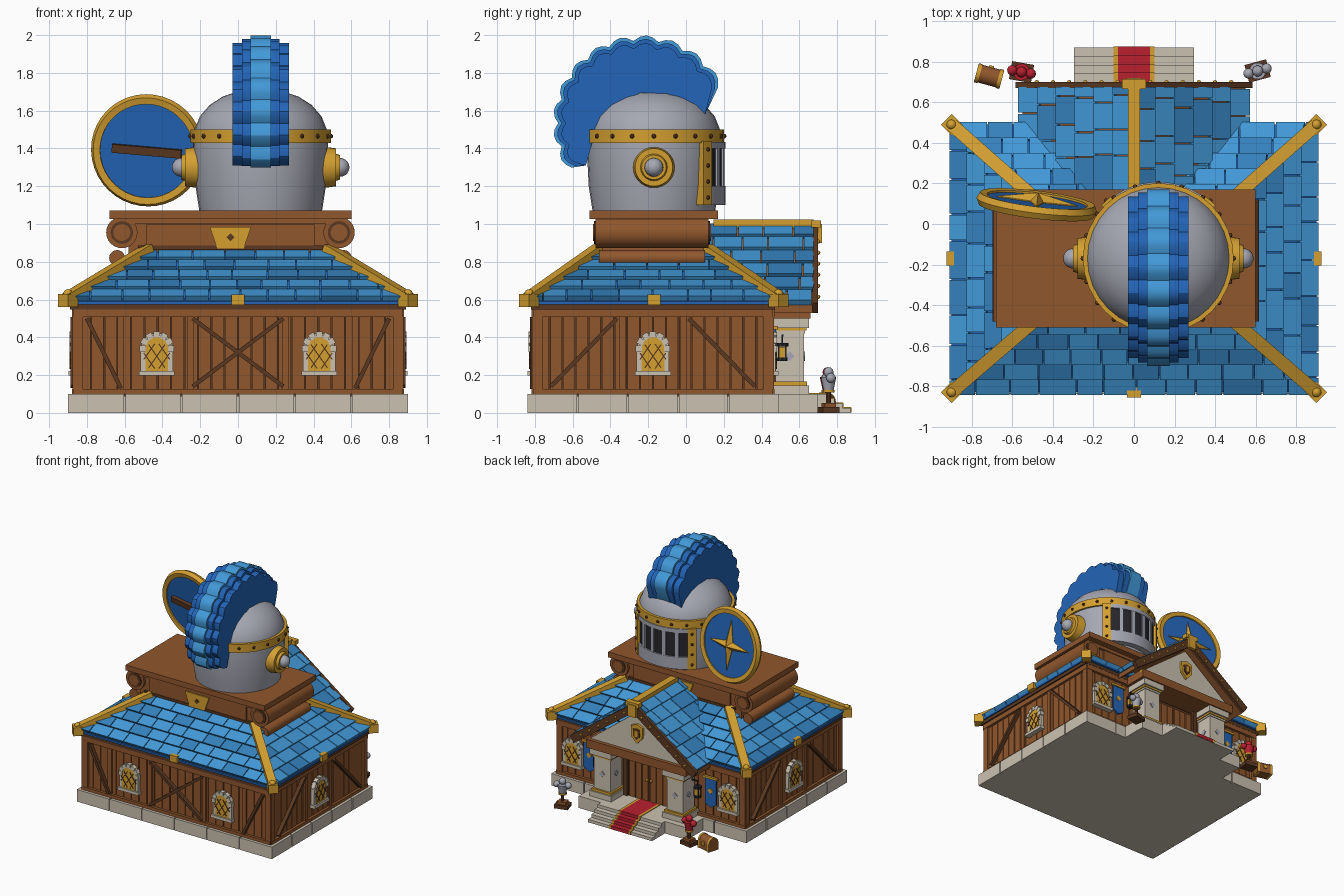
import bpy, bmesh, math, random
from mathutils import Matrix, Vector

if "Cube" in bpy.data.objects:
    bpy.data.objects.remove(bpy.data.objects["Cube"])
random.seed(4)
T, pi = Matrix.Translation, math.pi
COLOURS = dict(wood=(.28, .095, .026), dark_wood=(.105, .04, .015), gold=(.66, .35, .03),
               sky_blue=(.055, .32, .69), roof_blue=(.035, .22, .51), royal_blue=(.017, .13, .48),
               stone=(.6, .54, .44), steel=(.38, .39, .45), black=(.02, .02, .025), red=(.48, .015, .03))
MATS = {}
for name, c in COLOURS.items():
    m = MATS[name] = bpy.data.materials.new(name)
    m.use_nodes = True
    m.diffuse_color = (*c, 1)
    m.node_tree.nodes["Principled BSDF"].inputs["Base Color"].default_value = (*c, 1)


def R(deg, axis):
    return Matrix.Rotation(math.radians(deg), 4, axis)


class Part:
    """Collects simple solids, in a local frame, into one named object."""
    def __init__(self, name, frame=Matrix()):
        self.name, self.frame, self.bm, self.slots = name, frame, bmesh.new(), []

    def paint(self, verts, mat):
        if mat not in self.slots:
            self.slots.append(mat)
        for f in {f for v in verts for f in v.link_faces}:
            f.material_index = self.slots.index(mat)

    def box(self, c, size, mat, rot=Matrix()):
        M = self.frame @ T(c) @ rot @ Matrix.Diagonal((*size, 1))
        self.paint(bmesh.ops.create_cube(self.bm, size=1, matrix=M)["verts"], mat)

    def beam(self, p, q, w, h, mat):
        p, q = Vector(p), Vector(q)
        rot = (q - p).to_track_quat('X', 'Z').to_matrix().to_4x4()
        self.box((p + q) / 2, ((q - p).length, w, h), mat, rot)

    def cyl(self, c, r, h, mat, rot=Matrix(), r2=None, seg=20):
        g = bmesh.ops.create_cone(self.bm, cap_ends=True, segments=seg, radius1=r, depth=h,
                                  radius2=r if r2 is None else r2, matrix=self.frame @ T(c) @ rot)
        self.paint(g["verts"], mat)

    def ball(self, c, r, mat, seg=12):
        g = bmesh.ops.create_uvsphere(self.bm, u_segments=seg, v_segments=seg // 2 + 2, radius=r,
                                      matrix=self.frame @ T(c))
        self.paint(g["verts"], mat)

    def loft(self, loops, mat, closed=True, caps=True):
        rows = [[self.bm.verts.new(self.frame @ Vector(p)) for p in lp] for lp in loops]
        n = len(rows[0])
        for a, b in zip(rows, rows[1:]):
            for i in range(n if closed else n - 1):
                self.bm.faces.new((a[i], a[(i + 1) % n], b[(i + 1) % n], b[i]))
        if caps:
            self.bm.faces.new(rows[0][::-1])
            self.bm.faces.new(rows[-1])
        self.paint([v for r in rows for v in r], mat)

    def prism(self, pts, z0, z1, mat, M=Matrix()):
        self.loft([[M @ Vector((x, y, z)) for x, y in pts] for z in (z0, z1)], mat)

    def lathe(self, prof, mat, a0=0, a1=360, seg=32, closed=True):
        angs = [math.radians(a0 + (a1 - a0) * i / seg) for i in range(seg + 1)]
        self.loft([[(r * math.cos(a), r * math.sin(a), z) for r, z in prof] for a in angs],
                  mat, closed, closed and a1 - a0 < 360)

    def done(self):
        bmesh.ops.remove_doubles(self.bm, verts=self.bm.verts, dist=1e-5)
        bmesh.ops.recalc_face_normals(self.bm, faces=self.bm.faces)
        me = bpy.data.meshes.new(self.name)
        self.bm.to_mesh(me)
        for s in self.slots:
            me.materials.append(MATS[s])
        me.shade_smooth()
        me.set_sharp_from_angle(angle=math.radians(32))
        bpy.context.collection.objects.link(bpy.data.objects.new(self.name, me))


def rect(r0, r1, z0, z1):
    return [(r0, z0), (r1, z0), (r1, z1), (r0, z1)]


def tiles(name, bl, br, tl, tr, rows, step=.13):
    """Overlapping staggered shingles on a trapezoid given by its four corners."""
    p = Part(name)
    bl, br, tl, tr = map(Vector, (bl, br, tl, tr))
    u = (br - bl).normalized()
    foot = tl - u * (tl - bl).dot(u)
    up, n = foot - bl, u.cross(foot - bl).normalized()
    left, right, width = (tl - bl).dot(u), (tr - bl).dot(u), (br - bl).length
    for r in range(rows):
        t0, t1 = r / rows, (r + 1) / rows
        s = -step * random.uniform(.2, .9)
        while s < width:
            e = s + step * random.uniform(.8, 1.3)
            q = []
            for t in (t0, t1):
                lo, hi = left * t, width + (right - width) * t
                q.append((min(max(s + .003, lo), hi), min(max(e - .003, lo), hi)))
            if max(b - a for a, b in q) > .01:
                q = [(a, max(b, a + .001)) for a, b in q]
                low, top = [[bl + u * x + up * t + n * h for x, t, h in
                             ((q[0][0], t0, a), (q[0][1], t0, a), (q[1][1], t1, b), (q[1][0], t1, b))]
                            for a, b in ((-.01, -.01), (.022, .004))]
                p.loft([low, top], random.choice(("sky_blue", "sky_blue", "roof_blue")))
            s = e
    p.done()


# Stone foundation with separate blocks
CY, HX, HY = -.175, .87, .635
SIDES = (("front", 0, HX, HY), ("right", 90, HY, HX), ("back", 180, HX, HY), ("left", 270, HY, HX))
p = Part("foundation")
p.box((0, CY, .045), (1.76, 1.3, .09), "stone")
p.box((0, .57, .05), (1.0, .26, .1), "stone")
for _, ang, half, out in SIDES:
    p.frame = T((0, CY, 0)) @ R(ang, 'Z') @ R(90, 'X')
    n = round(half * 13 / 1.8)
    w = 2 * (half + .03) / n
    for i in range(n):
        p.box((-half - .03 + w * (i + .5), .05, out - .01), (w - .008, .1, .08), "stone")
p.done()


def arch(w, h):
    return [(-w, 0), (w, 0)] + [(w * math.cos(a * pi / 8), h - w + w * math.sin(a * pi / 8)) for a in range(9)]


def window(p, u, out):
    M = T((u, .2, out))
    p.prism(arch(.086, .225), 0, .028, "stone", M)
    p.prism(arch(.06, .19), .02, .031, "gold", M @ T((0, .012, 0)))
    p.box((u, .21, out + .02), (.19, .025, .045), "stone")
    for a in range(7):
        t = a * pi / 6
        p.box((u + .075 * math.cos(t), .34 + .075 * math.sin(t), out + .02), (.033, .034, .034), "stone",
              R(math.degrees(t), 'Z'))
    for s in (-1, 1):
        for d, ln in ((-.04, .1), (0, .15), (.04, .1)):
            p.box((u + d, .3 - s * d * .6, out + .032), (ln, .006, .006), "dark_wood", R(s * 55, 'Z'))


# Timber walls, windows and braces
core = Part("wall_core")
core.box((0, CY, .33), (2 * HX - .06, 2 * HY - .06, .5), "dark_wood")
core.done()
for side, ang, half, out in SIDES:
    p = Part(side + "_wall", T((0, CY, 0)) @ R(ang, 'Z') @ R(90, 'X'))
    n = round(half * 2 / .072)
    w = 2 * (half - .02) / n
    for i in range(n):
        p.box((-half + .02 + w * (i + .5), .33, out - .03 + random.uniform(0, .004)), (w - .006, .44, .03), "wood")
    p.box((0, .53, out - .012), (2 * half, .045, .04), "wood")
    p.box((0, .113, out - .012), (2 * half, .025, .04), "wood")
    wide = side in ("front", "back")
    posts = (.25, .62) if wide else (.16,)
    for s in (-1, 1):
        p.box((s * (half - .025), .33, out - .02), (.05, .46, .05), "wood")
        for x in posts if side != "back" else ():
            p.box((s * x, .32, out - .012), (.035, .4, .02), "wood")
        a, b = ((.8, .5), (.62, .13)) if wide else ((.19, .5), (.54, .14))
        if side != "back":
            p.beam((s * a[0], a[1], out), (s * b[0], b[1], out), .022, .034, "dark_wood")
        if side == "front":
            p.beam((s * .24, .5, out), (-s * .24, .14, out), .022, .034, "dark_wood")
    for u in ((-.43, .43) if side == "front" else (-.72, .72) if wide else (0,)):
        window(p, u, out - .014)
    p.done()

# Hipped main roof
EX, EY0, EY1, TX, TY0, TY1 = .9, -.83, .49, .47, -.46, .11
p = Part("roof_base")
p.box((0, CY, .57), (1.78, 1.29, .045), "dark_wood")
p.loft([[(-x, a, z), (x, a, z), (x, b, z), (-x, b, z)] for x, a, b, z in
        ((EX, EY0, EY1, .575), (EX, EY0, EY1, .59), (TX, TY0, TY1, .85))], "royal_blue")
p.done()
B = [(-EX, EY0, .6), (EX, EY0, .6), (EX, EY1, .6), (-EX, EY1, .6)]
K = [(-TX, TY0, .86), (TX, TY0, .86), (TX, TY1, .86), (-TX, TY1, .86)]
p = Part("roof_gold_trim")
for i, side in enumerate(("front", "right", "back", "left")):
    j = (i + 1) % 4
    tiles(side + "_shingles", B[i], B[j], K[i], K[j], 5, .15)
    b, k = Vector(B[i]), Vector(K[i])
    p.beam(b + Vector((0, 0, .01)), k + Vector((0, 0, .01)), .065, .05, "gold")
    p.box(b + Vector((0, 0, -.005)), (.075, .075, .07), "gold", R(45, 'Z'))
    p.ball(b + Vector((0, 0, .03)), .025, "gold")
    if i != 2:
        mid = (b + Vector(B[j])) / 2
        p.box(mid, (.07, .05, .055) if i == 0 else (.05, .07, .055), "gold")
p.done()

# Gabled porch roof
p = Part("porch_roof_base")
p.prism([(-.55, .53), (-.55, .57), (0, .985), (.55, .57), (.55, .53), (0, .93)], -.675, -.05, "wood", R(90, 'X'))
p.box((0, .55, .535), (.92, .22, .07), "wood")
for s in (-1, 1):
    p.beam((s * .565, .685, .555), (0, .685, .965), .03, .065, "dark_wood")
    for t in range(1, 7):
        p.ball((s * .08 * t, .7, .965 - .0585 * t), .011, "gold", 8)
p.done()
tiles("porch_shingles_right", (.56, .07, .58), (.56, .675, .58), (0, .07, 1), (0, .675, 1), 6, .15)
tiles("porch_shingles_left", (-.56, .675, .58), (-.56, .07, .58), (0, .675, 1), (0, .07, 1), 6, .15)
p = Part("porch_ridge")
p.box((0, .41, 1.0), (.06, .53, .045), "gold")
p.box((0, .705, .95), (.075, .03, .1), "gold")
p.box((0, .69, 1.0), (.12, .05, .035), "gold")
p.done()

# Pediment with crest
p = Part("pediment", R(180, 'Z') @ R(90, 'X'))
p.prism([(-.45, .565), (.45, .565), (0, .91)], .55, .63, "stone")
p.box((0, .56, .635), (.92, .02, .03), "gold")
crest = [(-.055, .79), (0, .81), (.055, .79), (.05, .7), (0, .65), (-.05, .7)]
p.prism(crest, .62, .65, "gold")
p.prism([(x * .6, .73 + (z - .73) * .6) for x, z in crest], .64, .655, "dark_wood")
p.box((0, .735, .65), (.025, .05, .02), "gold")
p.done()

# Pillars, lanterns and banners
for s, side in ((-1, "left"), (1, "right")):
    p = Part(side + "_pillar", T((s * .335, .55, 0)))
    for z, w, h, m in ((.12, .2, .05, "stone"), (.155, .18, .02, "gold"), (.3, .15, .3, "stone"),
                       (.445, .175, .02, "gold"), (.475, .2, .05, "stone"), (.43, .16, .02, "stone")):
        p.box((0, 0, z), (w, w, h), m)
    for a in range(4):
        p.box(R(90 * a, 'Z') @ Vector((.075, 0, .3)), (.012, .035, .035), "steel", R(90 * a, 'Z') @ R(45, 'X'))
    p.done()
    p = Part(side + "_lantern", T((s * .465, .51, .32)))
    p.box((0, 0, 0), (.035, .035, .06), "gold")
    for z, r in ((.04, .032), (-.035, .028)):
        p.cyl((0, 0, z), r, .018, "black", seg=8)
    for a in range(4):
        p.box(R(45 + 90 * a, 'Z') @ Vector((.026, 0, 0)), (.007, .007, .07), "black")
    p.beam((0, 0, .04), (0, 0, .09), .008, .008, "black")
    p.box((-s * .03, 0, .09), (.075, .01, .01), "black")
    p.done()
    p = Part(side + "_banner", T((s * .56, .462, .2)) @ R(180, 'Z') @ R(90, 'X'))
    p.prism([(-.05, .03), (0, 0), (.05, .03), (.05, .25), (-.05, .25)], 0, .015, "royal_blue")
    p.box((0, .25, .015), (.13, .018, .02), "gold")
    p.box((0, .14, .015), (.035, .035, .01), "gold", R(45, 'Z'))
    p.done()

# Door, steps and carpet
p = Part("door")
p.box((0, .465, .29), (.42, .02, .38), "dark_wood")
for s in (-1, 1):
    for i in range(3):
        p.box((s * (.035 + .06 * i), .475, .28), (.052, .02, .35), "wood")
    p.box((s * .22, .475, .3), (.04, .03, .4), "dark_wood")
    p.ball((s * .02, .49, .28), .012, "gold", 8)
p.done()
p = Part("entrance_steps")
for i in range(4):
    y, z = .7 + .0425 * (i + 1), .1 - .025 * i
    p.box((0, (y + .66) / 2, z / 2), (.59, y - .66, z), "stone")
    for x, w, m in ((0, .16, "red"), (-.09, .02, "gold"), (.09, .02, "gold")):
        p.box((x, y - .019, z + .002), (w, .045, .007), m)
        p.box((x, y + .002, z - .01), (w, .006, .026), m)
        if i == 0:
            p.box((x, .59, z + .002), (w, .23, .007), m)
p.done()

# Scrolled plinth under the helmet
PX, PY = -.04, -.18
p = Part("plinth", T((PX, PY, 0)))
p.box((0, .01, 1.05), (1.28, .68, .045), "wood")
p.box((0, 0, 1.015), (1.2, .6, .03), "wood")
p.box((0, 0, .89), (1.08, .56, .24), "wood")
for s in (-1, 1):
    p.box((0, s * .285, .94), (.89, .02, .115), "wood")
    p.box((0, s * .285, .875), (.98, .03, .02), "dark_wood")
    p.prism([(-.07, .87), (.07, .87), (.11, .985), (-.11, .985)], .29, .305, "gold", R(90 + 90 * s + 0, 'Z') @ R(90, 'X'))
    p.box((0, s * .305, .93), (.03, .012, .03), "dark_wood", R(45, 'Y'))
    p.cyl((s * .575, 0, .955), .083, .6, "wood", R(90, 'X'), seg=24)
    p.cyl((s * .575, 0, .955), .06, .615, "dark_wood", R(90, 'X'))
    p.cyl((s * .575, 0, .955), .045, .625, "wood", R(90, 'X'))
    p.cyl((s * .6, 0, .82), .042, .56, "wood", R(90, 'X'))
p.done()

# Helmet shell, band, visor and side bosses
H = T((.12, -.17, 0))
p = Part("helmet", H)
p.lathe([(.001, 1.07), (.325, 1.07), (.345, 1.2), (.357, 1.43), (.35, 1.5), (.322, 1.57), (.27, 1.63),
         (.2, 1.675), (.11, 1.705), (0, 1.715)], "steel", closed=False)
p.done()
p = Part("helmet_band", H)
p.lathe(rect(.33, .372, 1.43, 1.5), "gold")
for i in range(20):
    p.ball(R(18 * i, 'Z') @ Vector((.372, 0, 1.465)), .012, "dark_wood", 8)
p.done()
p = Part("visor", H)
p.lathe(rect(.33, .364, 1.18, 1.42), "black", 50, 130, 12)
for z0, z1 in ((1.1, 1.2), (1.4, 1.435)):
    p.lathe(rect(.32, .378, z0, z1), "steel", 50, 130, 12)
for a in (66, 82, 98, 114):
    p.lathe(rect(.34, .376, 1.19, 1.41), "steel", a - 2.5, a + 2.5, 2)
for a in (48, 132):
    p.lathe(rect(.33, .385, 1.1, 1.44), "gold", a - 5, a + 5, 2)
    for i in range(4):
        p.ball(R(a, 'Z') @ Vector((.385, 0, 1.14 + .085 * i)), .011, "dark_wood", 8)
p.done()
for s, side in ((-1, "left"), (1, "right")):
    p = Part(side + "_boss", H @ T((s * .375, 0, 1.3)) @ R(s * 90, 'Y'))
    p.cyl((0, 0, -.01), .11, .07, "gold", r2=.1, seg=28)
    p.cyl((0, 0, .03), .075, .03, "gold", r2=.065)
    p.ball((0, 0, .045), .05, "steel", 16)
    p.done()

# Scalloped plume in three stepped layers
p = Part("plume", T((.12, 0, 0)) @ R(90, 'Z') @ R(90, 'X'))
for half, cut, mat in ((.15, .04, "royal_blue"), (.1, .018, "royal_blue"), (.055, 0, "sky_blue")):
    pts = []
    for i in range(11 * 4 + 1):
        a = math.radians(26 + 186 * i / 44)
        r = .482 - .05 * i / 44 - cut + .028 * (abs(math.sin(pi * i / 4)) - .5)
        pts.append((-.25 + r * math.cos(a), 1.52 + r * math.sin(a)))
    pts += [(-.53, 1.31), (-.5, 1.42), (-.46, 1.53), (-.36, 1.64), (-.24, 1.695), (-.1, 1.69), (.02, 1.64), (.1, 1.575)]
    p.prism(pts, -half, half, mat)
p.done()

# Round shield leaning beside the helmet
p = Part("shield", T((-.48, .095, 1.39)) @ R(-7, 'Z') @ R(8, 'X') @ R(-90, 'X'))
p.cyl((0, 0, 0), .27, .03, "royal_blue", seg=40)
p.lathe([(.25, -.025), (.285, -.03), (.3, 0), (.285, .03), (.25, .025)], "gold", seg=40)
star = [((.2, .045)[i % 2] * math.cos(i * pi / 4), (.2, .045)[i % 2] * math.sin(i * pi / 4)) for i in range(8)]
p.loft([[(x, y, .01) for x, y in star], [(x, y, .02) for x, y in star], [(x * .02, y * .02, .06) for x, y in star]], "gold")
p.box((0, 0, -.03), (.37, .045, .03), "dark_wood", R(5, 'Z'))
p.done()

# Armour stands and treasure chest
for name, x, y, mat, turn in (("steel_armour_stand", .61, .755, "steel", 15), ("red_armour_stand", -.555, .75, "red", -10)):
    p = Part(name, T((x, y, 0)) @ R(turn, 'Z'))
    p.box((0, 0, .015), (.11, .09, .03), "dark_wood")
    p.box((0, 0, .04), (.07, .06, .025), "wood")
    p.cyl((0, 0, .08), .013, .09, "dark_wood", seg=8)
    p.cyl((0, 0, .15), .025, .08, mat, r2=.042, seg=12)
    p.cyl((0, 0, .115), .032, .014, "gold", seg=12)
    p.ball((0, 0, .215), .027, mat)
    for s in (-1, 1):
        p.ball((s * .046, 0, .185), .026, mat)
    p.done()
p = Part("treasure_chest", T((-.715, .73, 0)) @ R(-15, 'Z'))
p.box((0, 0, .03), (.13, .09, .06), "wood")
p.cyl((0, 0, .06), .045, .13, "wood", R(90, 'Y'), seg=16)
for x in (-.055, .055):
    p.box((x, 0, .03), (.018, .097, .062), "gold")
    p.cyl((x, 0, .06), .0485, .018, "gold", R(90, 'Y'), seg=16)
p.box((0, .047, .055), (.025, .012, .03), "gold")
p.done()
